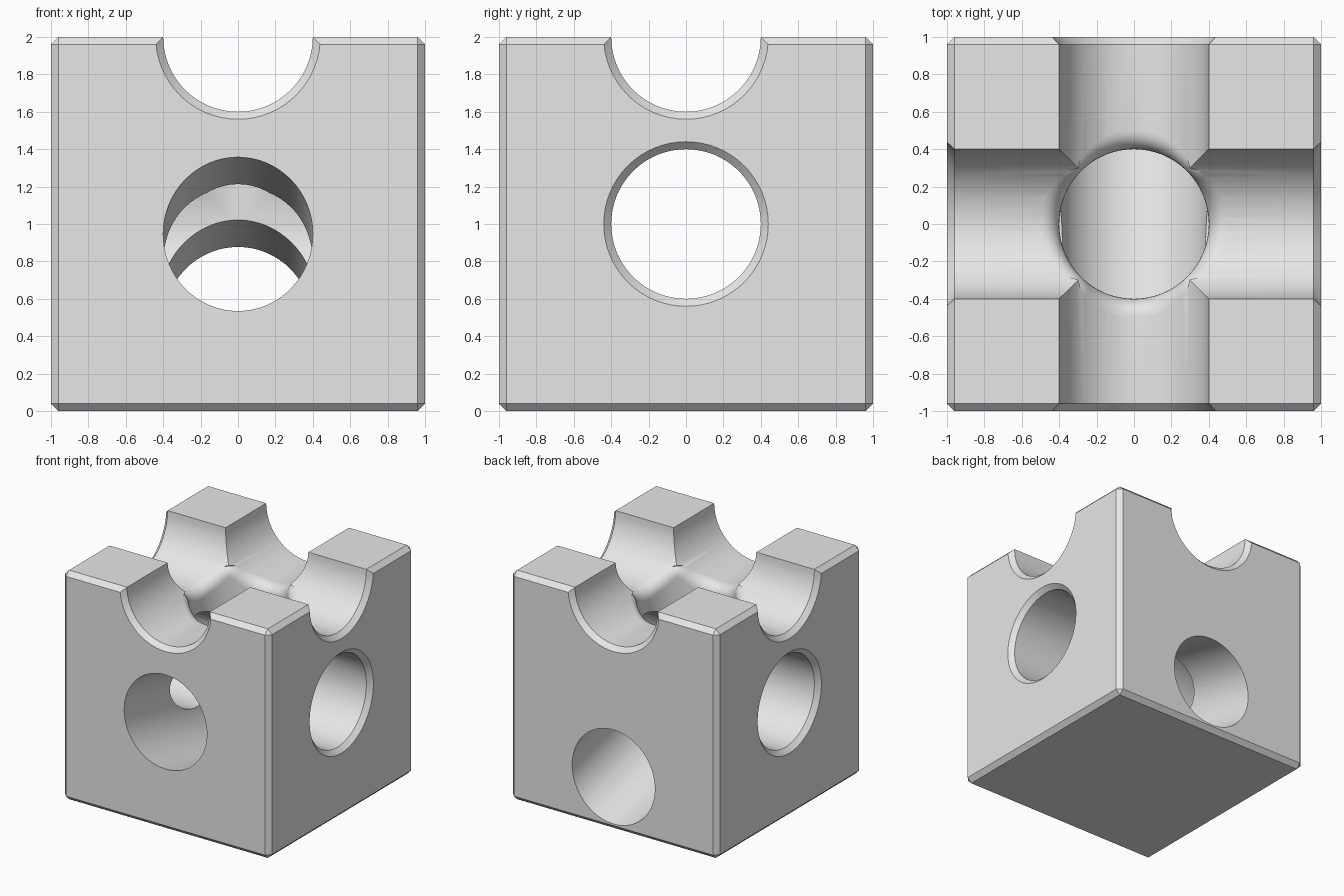
import bpy, bmesh, math
from mathutils import Vector

default = bpy.data.objects.get("Cube")
if default:
    bpy.data.objects.remove(default, do_unlink=True)

RADIUS = 0.4     # all channels
CHAMFER = 0.04   # outer edges and channel mouths
FILLET = 0.1     # rounded rim of the drop hole
TOP = 2.0


def make_object(name, bm):
    bmesh.ops.recalc_face_normals(bm, faces=bm.faces)
    mesh = bpy.data.meshes.new(name)
    bm.to_mesh(mesh)
    bm.free()
    obj = bpy.data.objects.new(name, mesh)
    bpy.context.collection.objects.link(obj)
    return obj


def loft(name, columns):
    """Closed solid whose columns all start and end on the same two points."""
    bm = bmesh.new()
    cols = [[bm.verts.new(p) for p in col] for col in columns]
    for i, col in enumerate(cols):
        nxt = cols[(i + 1) % len(cols)]
        for j in range(len(col) - 1):
            bm.faces.new((col[j], nxt[j], nxt[j + 1], col[j + 1]))
    bmesh.ops.remove_doubles(bm, verts=bm.verts, dist=1e-5)
    return make_object(name, bm)


def channel(name, centre, direction, profile, sides=64):
    """Turn a (distance, radius) profile around an axis."""
    axis = Vector(direction).normalized()
    side = axis.cross(Vector((0, 0, 1))).normalized()
    up = side.cross(axis)
    columns = []
    for i in range(sides):
        a = math.tau * i / sides
        out = side * math.cos(a) + up * math.sin(a)
        columns.append([Vector(centre) + axis * t + out * r for t, r in profile])
    return loft(name, columns)


def drop_hole(steps=8, arc=8):
    """Vertical hole whose rim rolls smoothly into the four groove arms."""
    reach = RADIUS + FILLET
    columns = []
    for arm in range(4):
        base = arm * math.pi / 2
        along = Vector((math.cos(base), math.sin(base), 0))
        for k in range(-steps, steps + 1):
            theta = k * math.pi / 4 / steps
            out = Vector((math.cos(base + theta), math.sin(base + theta), 0))
            ball = out * reach + Vector((0, 0, TOP - reach * math.cos(theta)))
            axis_point = along * reach * math.cos(theta) + Vector((0, 0, TOP))
            to_groove = (axis_point - ball).normalized()
            floor = Vector((0, 0, 0.9))
            col = [floor, floor + out * RADIUS]
            col += [ball + (-out).slerp(to_groove, j / arc) * FILLET
                    for j in range(arc + 1)]
            col.append(Vector((0, 0, TOP)))
            columns.append(col)
    return loft("drop_hole_cutter", columns)


# Chamfered block
bm = bmesh.new()
bmesh.ops.create_cube(bm, size=2)
bmesh.ops.translate(bm, verts=bm.verts, vec=(0, 0, 1))
bmesh.ops.bevel(bm, geom=bm.edges[:], offset=CHAMFER, segments=1,
                affect='EDGES', profile=0.5)
block = make_object("channel_block", bm)

# Channels: flared mouths on the level ones, plain ends on the sloping one
inner, end = 1 - CHAMFER, 1.1
wide = RADIUS + end - inner
flared = [(-end, 0), (-end, wide), (-inner, RADIUS),
          (inner, RADIUS), (end, wide), (end, 0)]
plain = [(-1.4, 0), (-1.4, RADIUS), (1.4, RADIUS), (1.4, 0)]
cutters = [
    channel("groove_x_cutter", (0, 0, TOP), (1, 0, 0), flared),
    channel("groove_y_cutter", (0, 0, TOP), (0, 1, 0), flared),
    channel("level_tunnel_cutter", (0, 0, 1), (1, 0, 0), flared),
    channel("sloping_tunnel_cutter", (0, 0, 0.706), (0, 1, -0.24), plain),
    drop_hole(),
]

# Cut the block, then keep only the finished mesh
for cutter in cutters:
    cutter.hide_render = True
    mod = block.modifiers.new(cutter.name, 'BOOLEAN')
    mod.operation = 'DIFFERENCE'
    mod.solver = 'EXACT'
    mod.object = cutter
bpy.context.view_layer.update()
graph = bpy.context.evaluated_depsgraph_get()
finished = bpy.data.meshes.new_from_object(block.evaluated_get(graph))
block.modifiers.clear()
block.data = finished
for cutter in cutters:
    bpy.data.objects.remove(cutter, do_unlink=True)

# Single plain colour
grey = bpy.data.materials.new("light_grey")
grey.use_nodes = True
colour = (0.8, 0.8, 0.8, 1)
grey.diffuse_color = colour
grey.node_tree.nodes["Principled BSDF"].inputs["Base Color"].default_value = colour
block.data.materials.clear()
block.data.materials.append(grey)

# Smooth channels, crisp edges
bpy.ops.object.select_all(action='DESELECT')
block.select_set(True)
bpy.context.view_layer.objects.active = block
bpy.ops.object.shade_smooth_by_angle(angle=math.radians(30))
